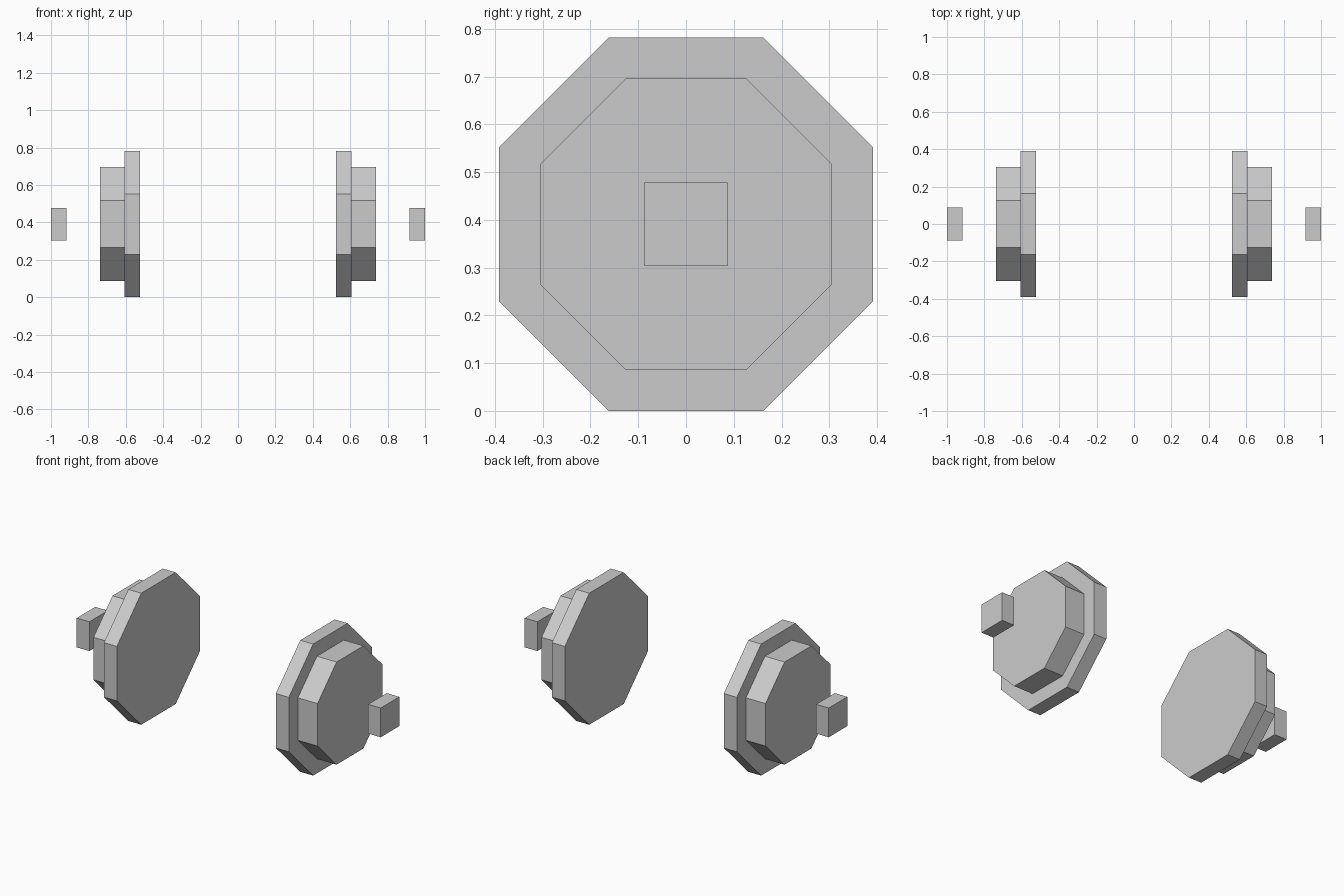
import bpy
import math
from mathutils import Matrix

cube = bpy.data.objects.get("Cube")
if cube:
    bpy.data.objects.remove(cube, do_unlink=True)

import bmesh

AXLE_HEIGHT = 0.391

grey = bpy.data.materials.new("light_grey")
grey.use_nodes = True
grey.diffuse_color = (0.6, 0.6, 0.6, 1)
grey.node_tree.nodes["Principled BSDF"].inputs["Base Color"].default_value = (0.6, 0.6, 0.6, 1)


def prism(name, sides, apothem, x_in, x_out, side):
    """Flat-sided disc along x, resting on a flat, on the given side (+1 left, -1 right)."""
    radius = apothem / math.cos(math.pi / sides)
    bm = bmesh.new()
    bmesh.ops.create_cone(bm, cap_ends=True, segments=sides, radius1=radius,
                          radius2=radius, depth=x_out - x_in)
    bm.transform(Matrix.Rotation(math.pi / 2, 4, 'Y') @
                 Matrix.Rotation(math.pi / sides, 4, 'Z'))
    bmesh.ops.recalc_face_normals(bm, faces=bm.faces)
    mesh = bpy.data.meshes.new(name)
    bm.to_mesh(mesh)
    bm.free()
    mesh.materials.append(grey)
    obj = bpy.data.objects.new(name, mesh)
    obj.location = (side * (x_in + x_out) / 2, 0, AXLE_HEIGHT)
    bpy.context.collection.objects.link(obj)


for label, side in (("left", 1), ("right", -1)):
    # Wide inner flange, narrower tread, and separate square axle end
    prism(label + "_wheel_flange", 8, 0.391, 0.523, 0.608, side)
    prism(label + "_wheel_tread", 8, 0.305, 0.608, 0.737, side)
    prism(label + "_axle_end", 4, 0.087, 0.917, 1.0, side)
